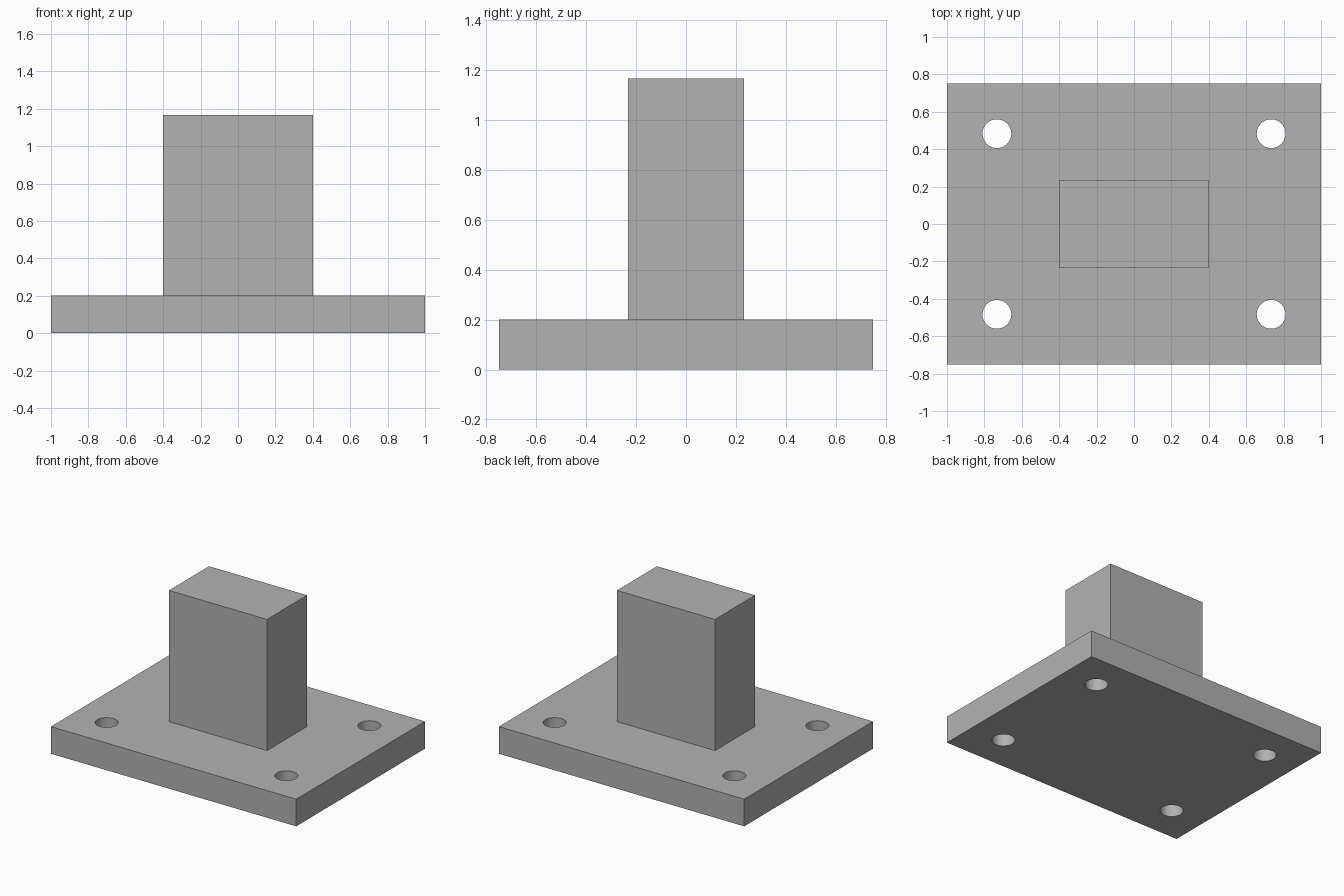
import bpy
import math

PLATE = (2.0, 1.5, 0.2)
POST = (0.8, 0.466)
TOTAL_HEIGHT = 1.167
HOLE_X, HOLE_Y, HOLE_RADIUS = 0.733, 0.483, 0.077

default = bpy.data.objects.get("Cube")
if default:
    bpy.data.objects.remove(default, do_unlink=True)

grey = bpy.data.materials.new("plain grey")
grey.use_nodes = True
colour = (0.448, 0.448, 0.448, 1.0)
grey.diffuse_color = colour
grey.node_tree.nodes["Principled BSDF"].inputs["Base Color"].default_value = colour


def box(name, width, depth, bottom, top):
    bpy.ops.mesh.primitive_cube_add(size=1, location=(0, 0, (bottom + top) / 2))
    obj = bpy.context.object
    obj.name = name
    obj.scale = (width, depth, top - bottom)
    bpy.ops.object.transform_apply(location=True, rotation=False, scale=True)
    obj.data.materials.append(grey)
    return obj


def combine(target, tool, operation):
    """Apply a boolean to the target and discard the tool."""
    tool.hide_render = True
    mod = target.modifiers.new(operation.lower(), "BOOLEAN")
    mod.operation = operation
    mod.solver = "EXACT"
    mod.object = tool
    bpy.context.view_layer.objects.active = target
    bpy.ops.object.modifier_apply(modifier=mod.name)
    bpy.data.objects.remove(tool, do_unlink=True)


# Base plate fused with the upright post
bracket = box("mounting_plate_with_post", PLATE[0], PLATE[1], 0, PLATE[2])
post = box("post", POST[0], POST[1], PLATE[2] / 2, TOTAL_HEIGHT)
combine(bracket, post, "UNION")

# Bolt holes through the four corners
for sx in (-1, 1):
    for sy in (-1, 1):
        bpy.ops.mesh.primitive_cylinder_add(
            vertices=48, radius=HOLE_RADIUS, depth=PLATE[2] * 2,
            location=(sx * HOLE_X, sy * HOLE_Y, PLATE[2] / 2))
        cutter = bpy.context.object
        cutter.name = "hole_cutter"
        cutter.data.materials.append(grey)
        combine(bracket, cutter, "DIFFERENCE")

# Smooth hole walls, crisp box edges
bpy.ops.object.select_all(action="DESELECT")
bracket.select_set(True)
bpy.context.view_layer.objects.active = bracket
bpy.ops.object.shade_smooth_by_angle(angle=math.radians(30))
